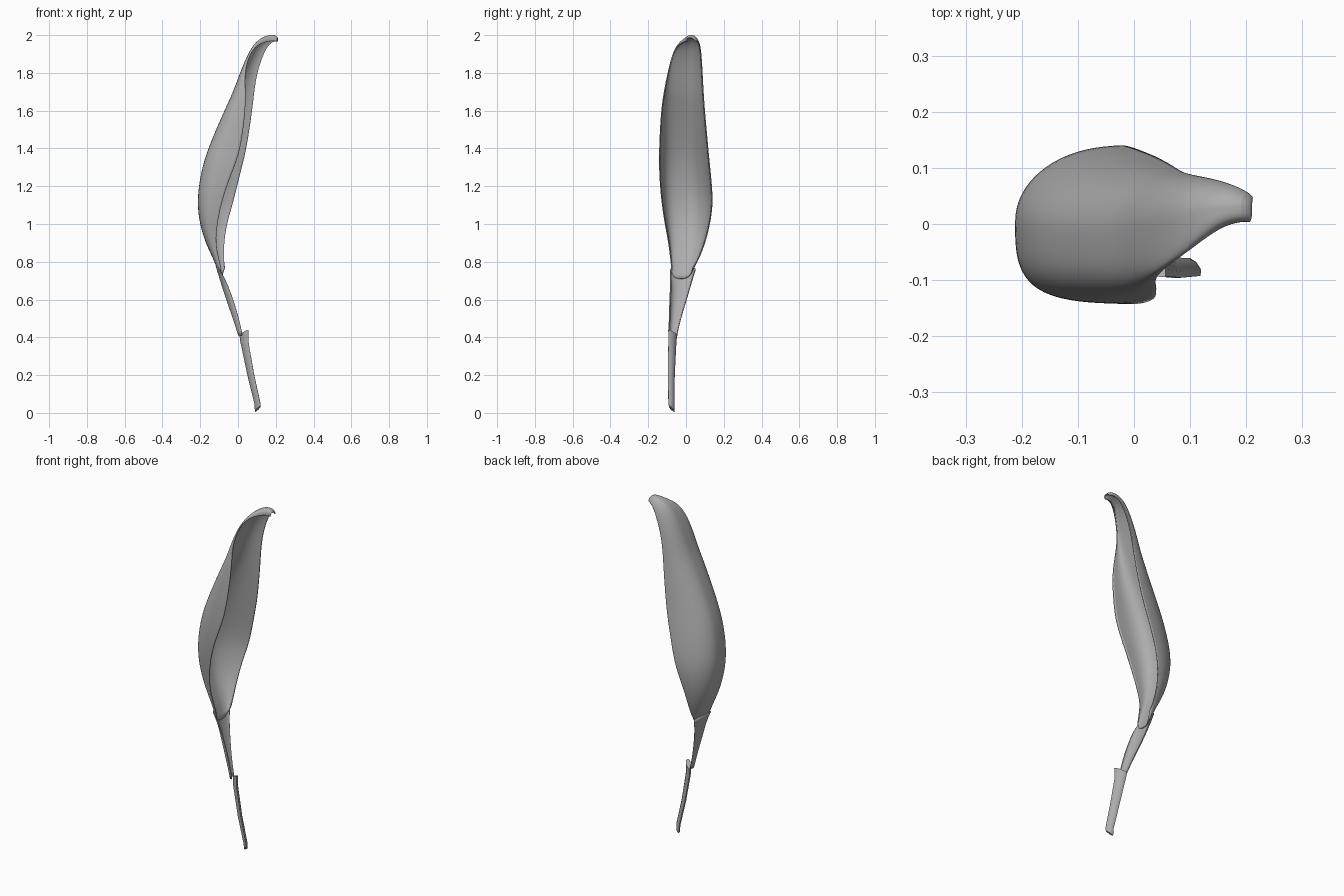
import bpy
import bmesh
from math import sin, cos, pi, radians, sqrt
from mathutils import Vector

cube = bpy.data.objects.get("Cube")
if cube:
    bpy.data.objects.remove(cube, do_unlink=True)

grey = bpy.data.materials.new("Plain grey")
grey.use_nodes = True
grey.diffuse_color = (0.42, 0.42, 0.42, 1)
grey.node_tree.nodes["Principled BSDF"].inputs["Base Color"].default_value = grey.diffuse_color


def loft(name, rings, closed=False, thickness=0.0):
    """Skin rows of points into a smooth surface, optionally as a capped tube."""
    bm = bmesh.new()
    rows = [[bm.verts.new(p) for p in ring] for ring in rings]
    n = len(rows[0])
    for low, high in zip(rows, rows[1:]):
        for i in range(n if closed else n - 1):
            j = (i + 1) % n
            bm.faces.new((low[i], high[i], high[j], low[j]))
    if closed:
        bm.faces.new(rows[0])
        bm.faces.new(rows[-1])
        bmesh.ops.recalc_face_normals(bm, faces=bm.faces)
    mesh = bpy.data.meshes.new(name)
    bm.to_mesh(mesh)
    bm.free()
    mesh.materials.append(grey)
    obj = bpy.data.objects.new(name, mesh)
    bpy.context.collection.objects.link(obj)
    if not closed:
        smooth = obj.modifiers.new("Smooth", "SUBSURF")
        smooth.levels = smooth.render_levels = 2
    if thickness:
        shell = obj.modifiers.new("Shell", "SOLIDIFY")
        shell.thickness = thickness
        shell.offset = 0
    bpy.ops.object.select_all(action="DESELECT")
    obj.select_set(True)
    bpy.context.view_layer.objects.active = obj
    bpy.ops.object.shade_smooth_by_angle(angle=radians(40))


def trough(z, rib_x, front_x, front_y, back_x, back_y, drop, front_power=1.0, steps=16):
    """Half-oval row from the front edge, round the rib, to the back edge.
    A front_power below one makes the front half squarer."""
    points = []
    for i in range(steps + 1):
        angle = pi * (i / steps - 0.5)
        edge_x, power, side = (front_x, front_power, -1) if angle < 0 else (back_x, 1, 1)
        reach = 1 - max(cos(angle), 0) ** power
        across = side * abs(sin(angle)) ** power
        y = (front_y + back_y) / 2 + across * (back_y - front_y) / 2
        points.append(Vector((rib_x + (edge_x - rib_x) * reach, y, z - drop * reach)))
    return points


# Cupped blade: height, rib x, front edge x y, back edge x y, edge drop
blade_rows = [
    (0.71, -0.088, -0.09, -0.075, -0.07, 0.035, -0.06),
    (0.8, -0.12, -0.1, -0.08, -0.075, 0.065, -0.01),
    (0.9, -0.17, -0.12, -0.09, -0.075, 0.1, 0),
    (1, -0.2, -0.11, -0.11, -0.06, 0.125, 0),
    (1.1, -0.213, -0.09, -0.125, -0.03, 0.14, 0),
    (1.2, -0.206, -0.06, -0.135, -0.005, 0.135, 0),
    (1.3, -0.187, -0.02, -0.14, 0.02, 0.125, 0),
    (1.4, -0.157, 0.015, -0.14, 0.045, 0.115, 0),
    (1.6, -0.07, 0.04, -0.13, 0.075, 0.097, 0),
    (1.7, -0.022, 0.04, -0.115, 0.085, 0.09, 0),
    (1.8, 0.013, 0.035, -0.095, 0.1, 0.085, 0),
    (1.9, 0.055, 0.058, -0.073, 0.13, 0.08, 0.01),
    (1.965, 0.095, 0.095, -0.046, 0.158, 0.073, 0.018),
    (1.997, 0.15, 0.155, 0, 0.186, 0.063, 0.03),
    (2, 0.195, 0.195, 0.008, 0.205, 0.052, 0.03),
    (1.985, 0.208, 0.205, 0.006, 0.21, 0.045, 0.02),
]
loft("leaf_blade", [trough(*row, front_power=0.63) for row in blade_rows], thickness=0.006)

# Shallow sheath narrowing below the blade, turned to open towards the back
sheath_rows = [
    (0.78, -0.116, -0.1, -0.082, -0.085, 0.05, 0.02),
    (0.7, -0.092, -0.062, -0.08, -0.078, 0.03, 0),
    (0.6, -0.06, -0.025, -0.085, -0.052, 0.002, 0),
    (0.5, -0.024, 0.005, -0.088, -0.02, -0.03, 0),
    (0.41, 0.004, 0.025, -0.09, 0.01, -0.05, 0),
]
loft("leaf_sheath", [trough(*row) for row in reversed(sheath_rows)], thickness=0.006)

# Flattened stalk with slanted ends: height, centre x y, half width, half depth, slant
stalk_rows = [
    (0.02, 0.104, -0.075, 0.019, 0.01, 0.015),
    (0.05, 0.103, -0.077, 0.022, 0.011, 0),
    (0.2, 0.068, -0.078, 0.025, 0.012, 0),
    (0.38, 0.033, -0.072, 0.03, 0.013, 0),
    (0.425, 0.032, -0.07, 0.034, 0.014, 0.015),
]
across = Vector((1, -1, 0)) / sqrt(2)
outward = Vector((1, 1, 0)) / sqrt(2)
stalk_rings = []
for z, x, y, wide, deep, slant in stalk_rows:
    turns = [pi * i / 4 for i in range(8)]
    stalk_rings.append([Vector((x, y, z + slant * cos(a)))
                        + across * wide * cos(a) + outward * deep * sin(a) for a in turns])
loft("leaf_stalk", stalk_rings, closed=True)
